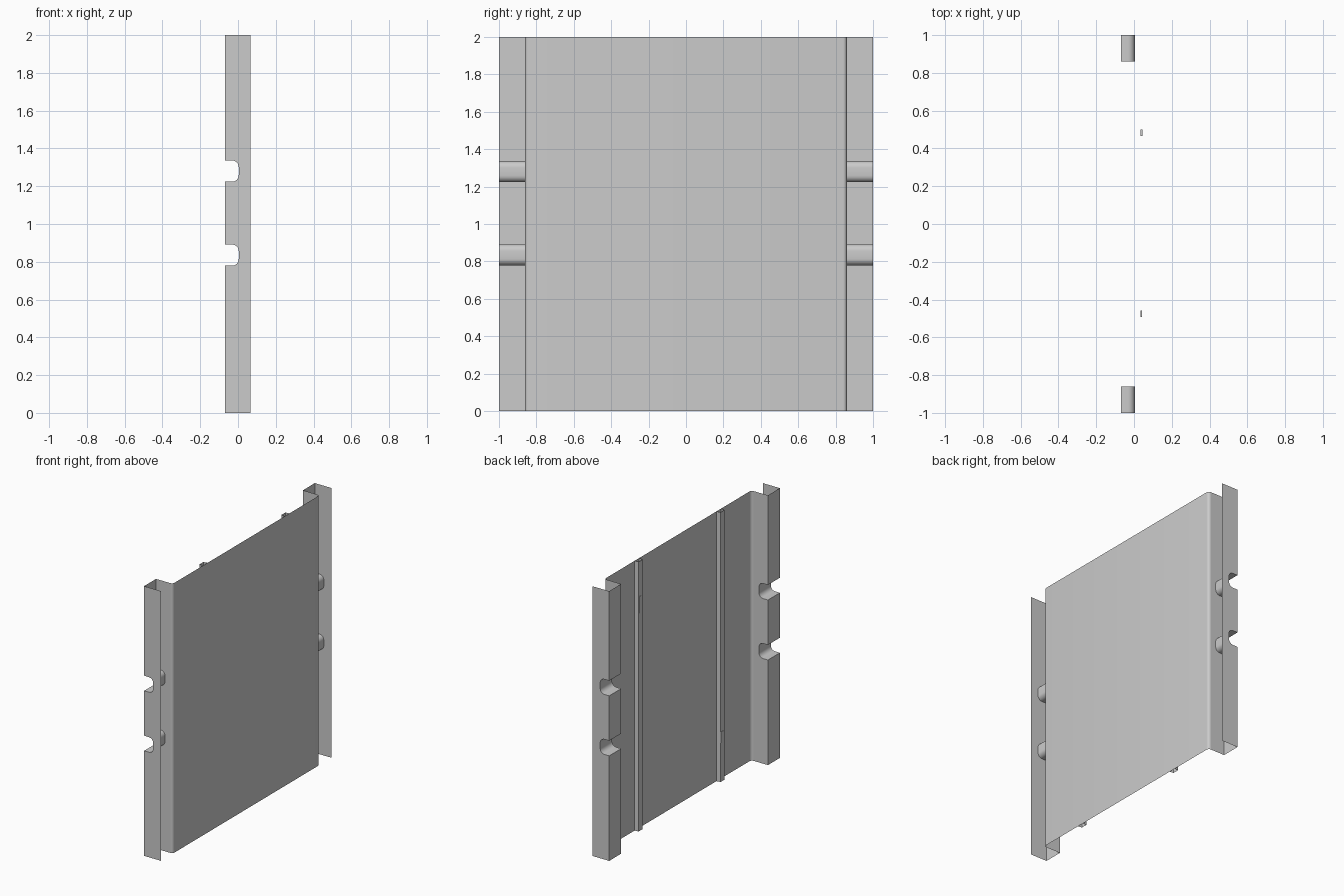
import bpy, bmesh
from math import sin, cos, pi

if "Cube" in bpy.data.objects:
    bpy.data.objects.remove(bpy.data.objects["Cube"])

BACK, FRONT = -0.07, 0.067      # depth range of the pressed sheet
WEB, EDGE, HEIGHT = 0.86, 1.0, 2.0
BEND = 0.02                     # radius of the panel bend


def make_object(name, bm, mirror=False):
    bmesh.ops.remove_doubles(bm, verts=bm.verts, dist=1e-5)
    bmesh.ops.recalc_face_normals(bm, faces=bm.faces)
    mesh = bpy.data.meshes.new(name)
    bm.to_mesh(mesh)
    bm.free()
    ob = bpy.data.objects.new(name, mesh)
    bpy.context.collection.objects.link(ob)
    if mirror:
        ob.modifiers.new("mirror", 'MIRROR').use_axis = (False, True, False)
    bpy.ops.object.select_all(action='DESELECT')
    ob.select_set(True)
    bpy.context.view_layer.objects.active = ob
    bpy.ops.object.shade_smooth_by_angle()
    return ob


def sweep(bm, start, end):
    """Sheet between two matching rows of points."""
    a = [bm.verts.new(p) for p in start]
    b = [bm.verts.new(p) for p in end]
    for i in range(len(a) - 1):
        bm.faces.new((a[i], a[i + 1], b[i + 1], b[i]))


def arc(cx, cy, r, a0, a1, n=6):
    return [(cx + r * cos(a0 + (a1 - a0) * i / n),
             cy + r * sin(a0 + (a1 - a0) * i / n)) for i in range(n + 1)]


# Main panel with rounded bends at both sides
bend = arc(FRONT - BEND, WEB - BEND, BEND, pi / 2, 0)
profile = bend + [(x, -y) for x, y in reversed(bend)]
bm = bmesh.new()
sweep(bm, [(x, y, 0) for x, y in profile], [(x, y, HEIGHT) for x, y in profile])
make_object("wall_panel", bm)

# Side channels: rear outline with two rounded rail notches
outline = [(BACK, 0)]
r, depth = 0.035, 0.004
for low, high in ((0.779, 0.891), (1.224, 1.336)):
    outline += [(BACK, low)]
    outline += arc(depth - r, low + r, r, -pi / 2, 0)
    outline += arc(depth - r, high - r, r, 0, pi / 2)
    outline += [(BACK, high)]
outline.append((BACK, HEIGHT))
bm = bmesh.new()
sweep(bm, [(x, WEB, z) for x, z in outline], [(x, EDGE, z) for x, z in outline])
for y, front in ((WEB, FRONT - BEND), (EDGE, FRONT)):
    loop = outline + [(front, HEIGHT), (front, 0)]
    bm.faces.new([bm.verts.new((x, y, z)) for x, z in loop])
make_object("side_channels", bm, mirror=True)

# Two stiffener ribs on the back of the panel
rib = [(FRONT, 0.507), (0.036, 0.503), (0.036, 0.457), (FRONT, 0.453)]
bm = bmesh.new()
sweep(bm, [(x, y, 0) for x, y in rib], [(x, y, HEIGHT) for x, y in rib])
make_object("stiffener_ribs", bm, mirror=True)

# Small clip on each rib, at opposite heights
for name, y, z, width, height in (("upper_clip", 0.482, 1.68, 0.011, 0.12),
                                  ("lower_clip", -0.475, 0.33, 0.008, 0.08)):
    bm = bmesh.new()
    bmesh.ops.create_cube(bm, size=1)
    bmesh.ops.scale(bm, vec=(width, 0.034, height), verts=bm.verts)
    bmesh.ops.translate(bm, vec=(0.034 + width / 2, y, z), verts=bm.verts)
    make_object(name, bm)
